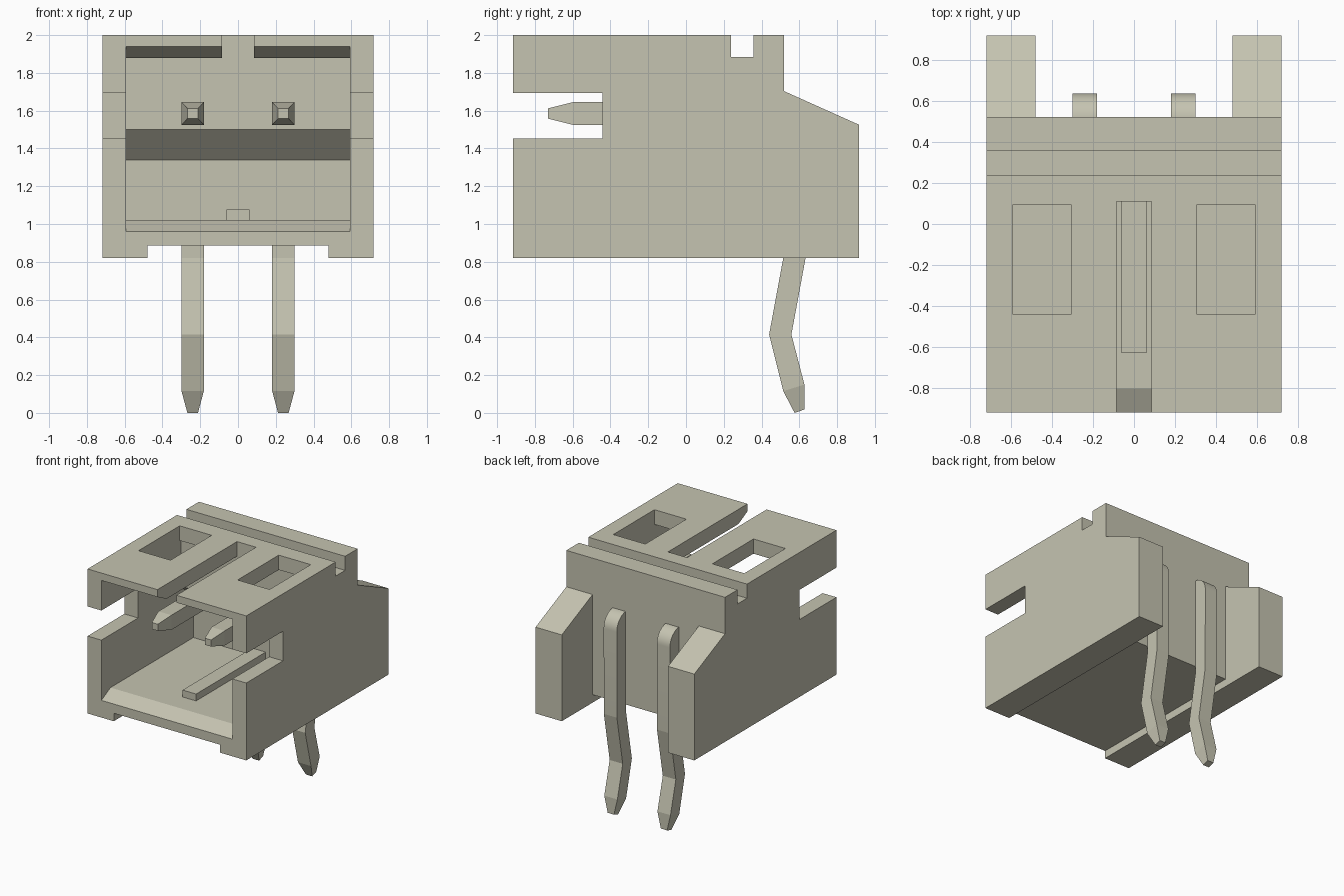
import bpy, bmesh, math

cube = bpy.data.objects.get("Cube")
if cube:
    bpy.data.objects.remove(cube, do_unlink=True)

# Single warm ivory colour
ivory = bpy.data.materials.new("ivory")
ivory.use_nodes = True
COLOUR = (0.56, 0.55, 0.44, 1.0)
ivory.diffuse_color = COLOUR
ivory.node_tree.nodes["Principled BSDF"].inputs["Base Color"].default_value = COLOUR


def finish(name, bm):
    bmesh.ops.recalc_face_normals(bm, faces=bm.faces)
    mesh = bpy.data.meshes.new(name)
    bm.to_mesh(mesh)
    bm.free()
    mesh.materials.append(ivory)
    obj = bpy.data.objects.new(name, mesh)
    bpy.context.collection.objects.link(obj)
    return obj


def prism(name, profile, x0, x1):
    """Extrude a (y, z) profile from x0 to x1."""
    bm = bmesh.new()
    face = bm.faces.new([bm.verts.new((x0, y, z)) for y, z in profile])
    new = bmesh.ops.extrude_face_region(bm, geom=[face])["geom"]
    verts = [v for v in new if isinstance(v, bmesh.types.BMVert)]
    bmesh.ops.translate(bm, verts=verts, vec=(x1 - x0, 0, 0))
    return finish(name, bm)


def box(name, x0, x1, y0, y1, z0, z1):
    return prism(name, [(y0, z0), (y1, z0), (y1, z1), (y0, z1)], x0, x1)


def cut(target, cutter):
    mod = target.modifiers.new("cut", 'BOOLEAN')
    mod.operation = 'DIFFERENCE'
    mod.solver = 'EXACT'
    mod.object = cutter
    bpy.context.view_layer.objects.active = target
    bpy.ops.object.modifier_apply(modifier=mod.name)
    bpy.data.objects.remove(cutter, do_unlink=True)


# Housing: side outline including the rear wings
housing = prism("housing", [(-.917, .82), (.917, .82), (.917, 1.525),
                            (.52, 1.703), (.52, 2), (-.917, 2)], -.717, .717)

# Front cavity with chamfered mouth and stepped rear wall
cut(housing, prism("cavity_cutter", [
    (-.937, .95), (-.8, 1.02), (.27, 1.02), (.27, 1.34),
    (.11, 1.5), (.11, 1.88), (-.8, 1.88), (-.937, 1.95)], -.592, .592))
# Gap between the rear wings, and shallow channel underneath
cut(housing, box("rear_gap_cutter", -.48, .48, .52, 1.1, .7, 2.1))
cut(housing, box("underside_cutter", -.48, .48, -1.1, 1.1, .7, .885))
# Slots through the side walls
for s in (-1, 1):
    a, b = sorted((s * .55, s * .9))
    cut(housing, box("side_slot_cutter", a, b, -1.1, -.443, 1.452, 1.694))
# Roof: cross groove, key slot and two windows
cut(housing, box("groove_cutter", -.9, .9, .237, .358, 1.885, 2.1))
cut(housing, box("key_slot_cutter", -.086, .086, -1.1, .11, 1.86, 2.1))
for s in (-1, 1):
    a, b = sorted((s * .303, s * .592))
    cut(housing, box("window_cutter", a, b, -.438, .093, 1.86, 2.1))

# Key rail on the cavity floor
box("floor_rail", -.061, .061, -.628, .3, 1.0, 1.076)

# Bent pins: stations of (inner point, outer point, half width)
stations = [((-.73, 1.558), (-.73, 1.612), .028),
            ((-.6, 1.525), (-.6, 1.645), .059)]
STEPS = 12
for i in range(STEPS + 1):
    t = math.pi / 2 * (1 - i / STEPS)
    c, s = math.cos(t), math.sin(t)
    stations.append(((.51 + .005 * c, 1.52 + .005 * s),
                     (.51 + .125 * c, 1.52 + .125 * s), .059))
stations += [((.515, .82), (.633, .82), .059),
             ((.44, .415), (.558, .415), .059),
             ((.515, .115), (.627, .15), .059),
             ((.575, 0), (.627, .018), .028)]


def pin(name, x):
    bm = bmesh.new()
    rings = [[bm.verts.new(co) for co in (
        (x - h, *p), (x + h, *p), (x + h, *q), (x - h, *q))]
        for p, q, h in stations]
    for r0, r1 in zip(rings, rings[1:]):
        for k in range(4):
            n = (k + 1) % 4
            bm.faces.new((r0[k], r0[n], r1[n], r1[k]))
    bm.faces.new(rings[0])
    bm.faces.new(rings[-1])
    obj = finish(name, bm)
    # Smooth only the round bend
    bpy.ops.object.select_all(action='DESELECT')
    obj.select_set(True)
    bpy.context.view_layer.objects.active = obj
    bpy.ops.object.shade_smooth_by_angle(angle=math.radians(9))


pin("left_pin", .24)
pin("right_pin", -.24)
